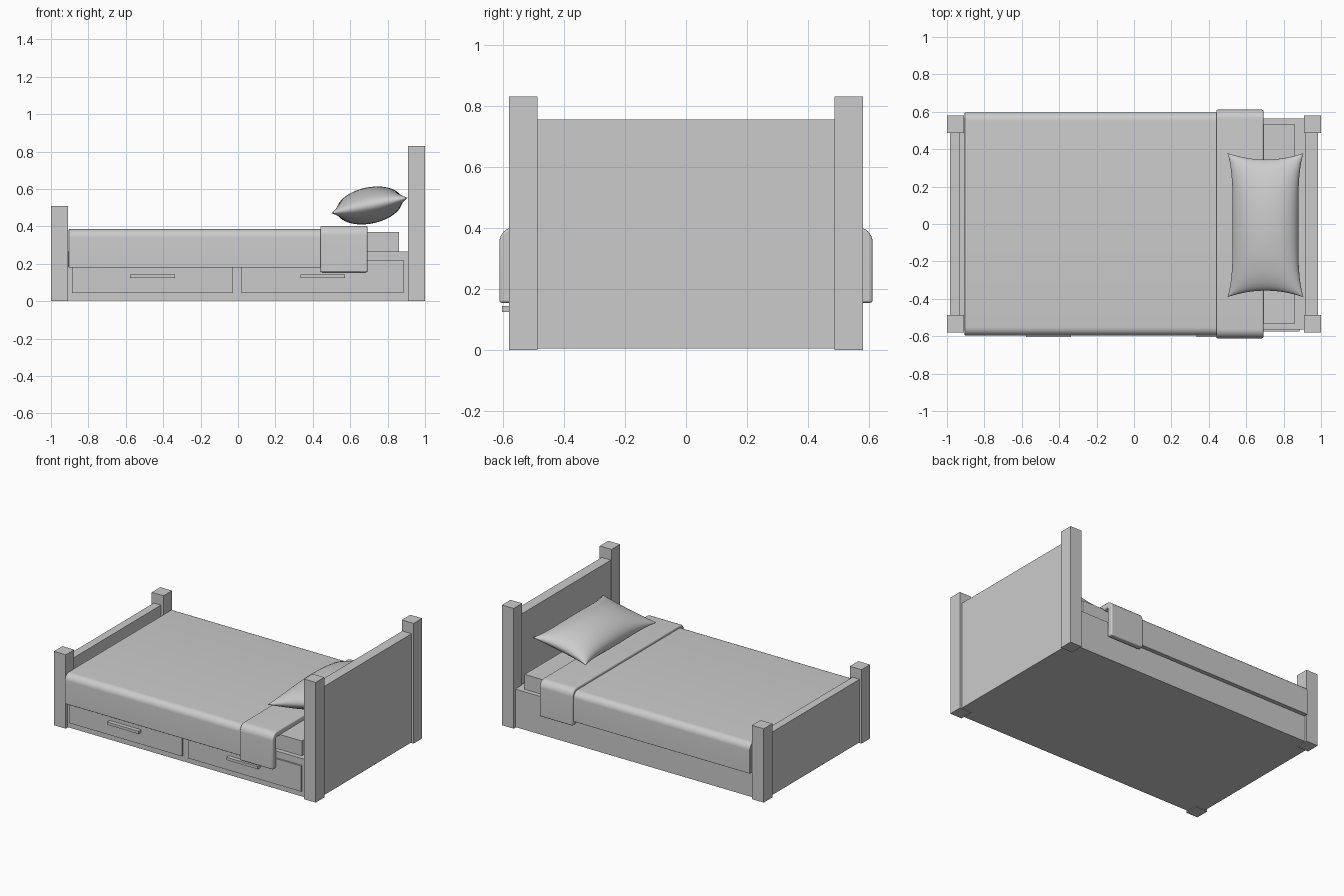
import bpy, bmesh, math
from mathutils import Vector, Matrix

if "Cube" in bpy.data.objects:
    bpy.data.objects.remove(bpy.data.objects["Cube"])


def mesh_object(name, bm):
    bmesh.ops.recalc_face_normals(bm, faces=bm.faces[:])
    me = bpy.data.meshes.new(name)
    bm.to_mesh(me)
    bm.free()
    ob = bpy.data.objects.new(name, me)
    bpy.context.collection.objects.link(ob)
    return ob


def smooth(ob, degrees=35):
    bpy.ops.object.select_all(action='DESELECT')
    ob.select_set(True)
    bpy.context.view_layer.objects.active = ob
    bpy.ops.object.shade_smooth_by_angle(angle=math.radians(degrees))


def box(name, x, y, z):
    bm = bmesh.new()
    bmesh.ops.create_cube(bm, size=1)
    lo, hi = Vector((x[0], y[0], z[0])), Vector((x[1], y[1], z[1]))
    for v in bm.verts:
        v.co = (lo + hi) / 2 + v.co * (hi - lo)
    return mesh_object(name, bm)


def arch(half, top, bottom, r, steps=8):
    """Upside-down U outline in (y, z) with rounded shoulders."""
    right = [(half, bottom)]
    for i in range(steps + 1):
        a = math.pi / 2 * i / steps
        right.append((half - r + r * math.cos(a), top - r + r * math.sin(a)))
    return right + [(-y, z) for y, z in reversed(right)]


def drape(name, x0, x1, half, top, bottom, thick, r, bevel):
    """Cloth hanging over both sides of the bed, extruded along x."""
    outline = arch(half, top, bottom, r)
    inner = arch(half - thick, top - thick, bottom, max(r - thick, 0.005))
    bm = bmesh.new()
    rings = [[[bm.verts.new((x, y, z)) for y, z in line] for line in (outline, inner)]
             for x in (x0, x1)]
    (a, b), (c, d) = rings
    n = len(a)
    for i in range(n - 1):
        for p, q in ((a, b), (c, d), (a, c), (b, d)):
            bm.faces.new((p[i], p[i + 1], q[i + 1], q[i]))
    for i in (0, n - 1):
        bm.faces.new((a[i], b[i], d[i], c[i]))
    ob = mesh_object(name, bm)
    mod = ob.modifiers.new("soft_edge", 'BEVEL')
    mod.width, mod.segments = bevel, 3
    mod.limit_method, mod.angle_limit = 'ANGLE', math.radians(50)
    smooth(ob)
    return ob


# Corner posts
for end, x, h in (("foot", (-1.0, -0.91), 0.51), ("head", (0.91, 1.0), 0.83)):
    for side, s in (("front", -1), ("back", 1)):
        box(f"{end}_post_{side}", x, sorted((s * 0.487, s * 0.58)), (0, h))

# End boards between the posts
box("headboard", (0.915, 0.985), (-0.49, 0.49), (0.005, 0.755))
box("footboard", (-0.985, -0.93), (-0.49, 0.49), (0.005, 0.44))

# Base and mattress
box("bed_base", (-0.94, 0.93), (-0.563, 0.563), (0.005, 0.267))
box("mattress", (-0.86, 0.86), (-0.532, 0.532), (0.25, 0.37))

# Drawers with bar handles, front side only
for name, x, hx in (("left", (-0.888, -0.027), -0.457), ("right", (0.02, 0.885), 0.453)):
    box(f"drawer_{name}", x, (-0.575, -0.55), (0.043, 0.22))
    box(f"drawer_handle_{name}", (hx - 0.12, hx + 0.12), (-0.603, -0.57), (0.125, 0.144))

# Blanket and its folded-back top
drape("blanket", -0.905, 0.60, 0.597, 0.385, 0.18, 0.03, 0.045, 0.003)
drape("blanket_fold", 0.44, 0.693, 0.611, 0.403, 0.155, 0.04, 0.05, 0.008)

# Pillow: two puffed grids with pinched sides and pointed corners
bm = bmesh.new()
N = 32
for s in (1, -1):
    grid = []
    for i in range(N + 1):
        row = []
        for j in range(N + 1):
            u = math.sin(math.pi / 2 * (2 * i / N - 1))
            v = math.sin(math.pi / 2 * (2 * j / N - 1))
            x = 0.207 * u * (1 - 0.14 * (1 - v ** 4))
            y = 0.385 * v * (1 - 0.09 * (1 - u * u))
            z = s * 0.097 * max(0, (1 - u * u) * (1 - v * v)) ** 0.5
            row.append(bm.verts.new((x, y, z)))
        grid.append(row)
    for i in range(N):
        for j in range(N):
            bm.faces.new((grid[i][j], grid[i + 1][j], grid[i + 1][j + 1], grid[i][j + 1]))
bmesh.ops.remove_doubles(bm, verts=bm.verts[:], dist=1e-5)
bm.transform(Matrix.Translation((0.703, -0.006, 0.512)) @ Matrix.Rotation(math.radians(-11.5), 4, 'Y'))
smooth(mesh_object("pillow", bm), 60)
